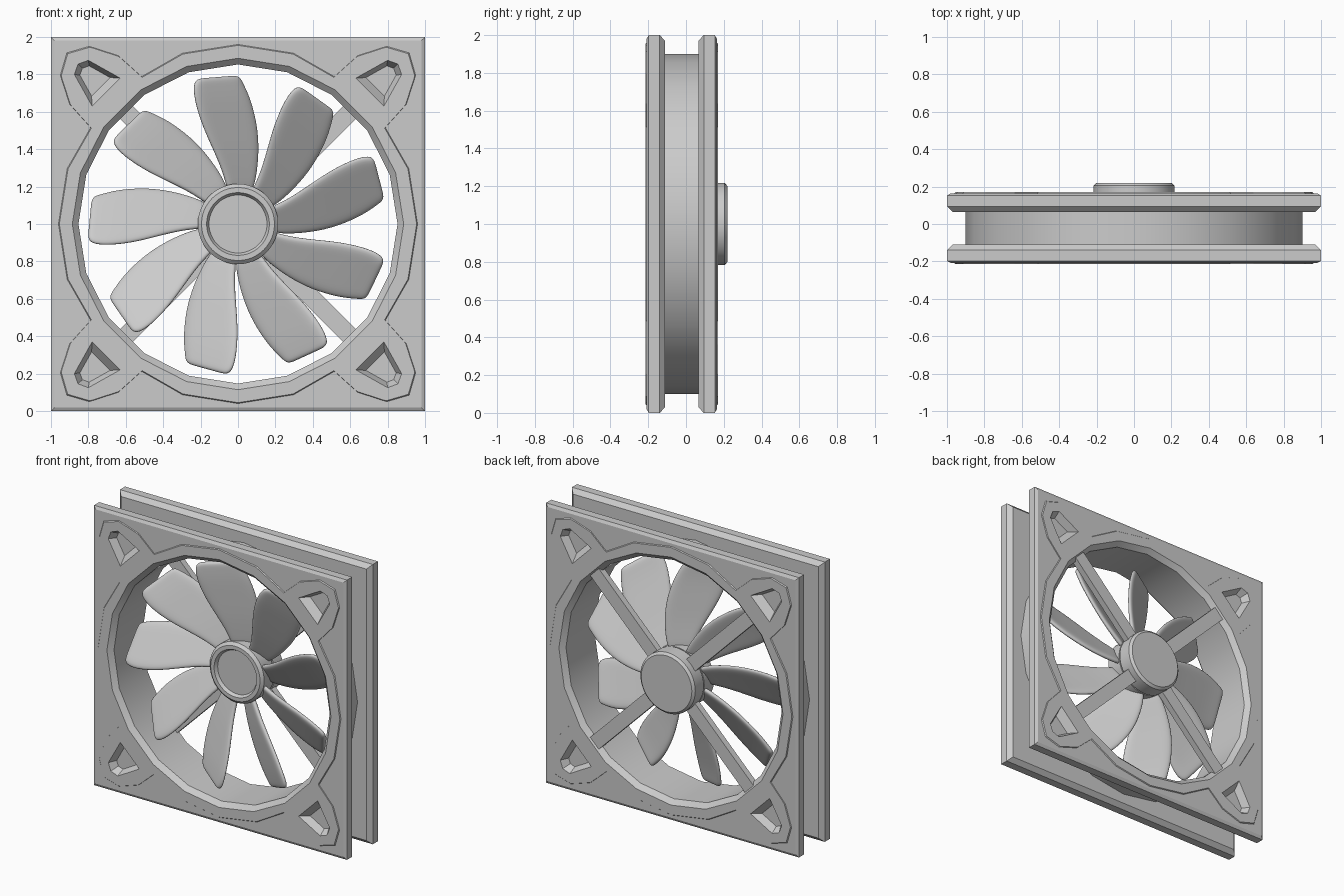
import bpy, bmesh, math
from math import cos, sin, radians, pi

if "Cube" in bpy.data.objects:
    bpy.data.objects.remove(bpy.data.objects["Cube"])

MID = -0.0225  # depth centre of the housing


def finish(name, bm, loc=(0, 0, 1), angle=30, smooth=True):
    bmesh.ops.recalc_face_normals(bm, faces=bm.faces[:])
    me = bpy.data.meshes.new(name)
    bm.to_mesh(me)
    bm.free()
    ob = bpy.data.objects.new(name, me)
    bpy.context.collection.objects.link(ob)
    ob.location = loc
    if smooth:
        bpy.ops.object.select_all(action='DESELECT')
        ob.select_set(True)
        bpy.context.view_layer.objects.active = ob
        bpy.ops.object.shade_smooth_by_angle(angle=radians(angle))
    return ob


def loop(bm, pts, y):
    """Closed ring of vertices in the plane at depth y."""
    vs = [bm.verts.new((x, y, z)) for x, z in pts]
    for i, v in enumerate(vs):
        bm.edges.new((v, vs[(i + 1) % len(vs)]))
    return vs


def bridge(bm, *loops):
    for a, b in zip(loops, loops[1:]):
        for i in range(len(a)):
            j = (i + 1) % len(a)
            bm.faces.new((a[i], a[j], b[j], b[i]))


def fill(bm, *loops):
    """Flat face bounded by the first loop, with the others as holes."""
    edges = [bm.edges.get((l[i], l[(i + 1) % len(l)])) for l in loops for i in range(len(l))]
    bmesh.ops.triangle_fill(bm, edges=edges, use_beauty=True)


def turn(pts, a):
    return [(x * cos(a) - z * sin(a), x * sin(a) + z * cos(a)) for x, z in pts]


def ngon(r, n=20):
    return [(r * cos(2 * pi * i / n), r * sin(2 * pi * i / n)) for i in range(n)]


def square(h):
    return [(h, -h), (h, h), (-h, h), (-h, -h)]


def shrink(pts, f):
    cx = sum(p[0] for p in pts) / len(pts)
    cz = sum(p[1] for p in pts) / len(pts)
    return [(cx + (x - cx) * f, cz + (z - cz) * f) for x, z in pts]


# Housing: front half (plate, raised ring with corner lobes, pockets, tube), mirrored to the back
bm = bmesh.new()
R = 0.96
quarter = [(R, 0), (R * cos(pi / 10), R * sin(pi / 10)), (.788, .515), (.90, .64), (.95, .795),
           (.915, .915), (.795, .95), (.64, .90), (.515, .788), (R * sin(pi / 10), R * cos(pi / 10))]
outline = [p for k in range(4) for p in turn(quarter, k * pi / 2)]
pocket = [(.78, .63), (.875, .80), (.855, .855), (.80, .875), (.63, .78)]

sides = [loop(bm, square(h), y) for h, y in
         ((.97, -.0875), (1, -.117), (1, -.175), (.98, -.186))]
bridge(bm, *sides)
low = loop(bm, outline, -.186)
high = loop(bm, shrink(outline, .995), -.1925)
bridge(bm, low, high)
fill(bm, sides[-1], low)
bore = [loop(bm, ngon(r), y) for r, y in ((.886, -.1925), (.853, -.16), (.853, 0))]
bridge(bm, *bore)
rims = []
for k in range(4):
    p = turn(pocket, k * pi / 2)
    rim, floor = loop(bm, p, -.1925), loop(bm, shrink(p, .66), -.14)
    bridge(bm, rim, floor)
    bm.faces.new(floor)
    rims.append(rim)
fill(bm, high, bore[0], *rims)
tube = [loop(bm, ngon(.9), y) for y in (-.0875, 0)]
bridge(bm, *tube)
fill(bm, sides[0], tube[0])
housing = finish("housing", bm, (0, MID, 1), 22)
mod = housing.modifiers.new("mirror", 'MIRROR')
mod.use_axis = (False, True, False)


# Hub parts turned around the depth axis
def lathe(name, profile, n=48):
    bm = bmesh.new()
    rings = [loop(bm, ngon(r, n), y) for r, y in profile]
    bridge(bm, *rings)
    bm.faces.new(rings[0])
    bm.faces.new(rings[-1])
    return finish(name, bm)


lathe("rotor_hub", [(.155, -.008), (.168, -.03), (.195, -.03), (.215, -.012),
                    (.215, .10), (.19, .10), (.19, .12)])
lathe("motor_cap", [(.19, .11), (.217, .11), (.217, .205), (.20, .22)])

# Diagonal struts holding the motor
bm = bmesh.new()
for k in range(4):
    bar = turn([(.15, -.048), (.865, -.048), (.865, .048), (.15, .048)], pi / 4 + k * pi / 2)
    a, b = loop(bm, bar, .115), loop(bm, bar, .16)
    bridge(bm, a, b)
    bm.faces.new(a)
    bm.faces.new(b)
finish("struts", bm, smooth=False)

# Nine pitched blades: (radius left, x left, radius right, x right, depth offset) per row
rows = [(.17, -.055, .17, .075, .045), (.26, -.075, .25, .098, .035), (.38, -.125, .38, .113, .02),
        (.52, -.192, .52, .108, .01), (.65, -.232, .67, .07, 0), (.735, -.242, .75, .03, 0),
        (.778, -.225, .797, .008, 0)]
for k in range(9):
    bm = bmesh.new()
    a = radians(40 * k)
    grid = []
    for zl, xl, zr, xr, off in rows:
        line = []
        for c in range(5):
            t = c / 4
            x, z = xl + (xr - xl) * t, zl + (zr - zl) * t
            px, pz = turn([(x, z)], a)[0]
            line.append(bm.verts.new((px, .6 * x + off, pz)))
        grid.append(line)
    for r0, r1 in zip(grid, grid[1:]):
        for c in range(4):
            bm.faces.new((r0[c], r0[c + 1], r1[c + 1], r1[c]))
    blade = finish(f"blade_{k + 1}", bm, angle=180)
    sol = blade.modifiers.new("thickness", 'SOLIDIFY')
    sol.thickness, sol.offset = .034, 0
    sub = blade.modifiers.new("smooth", 'SUBSURF')
    sub.levels = sub.render_levels = 2
